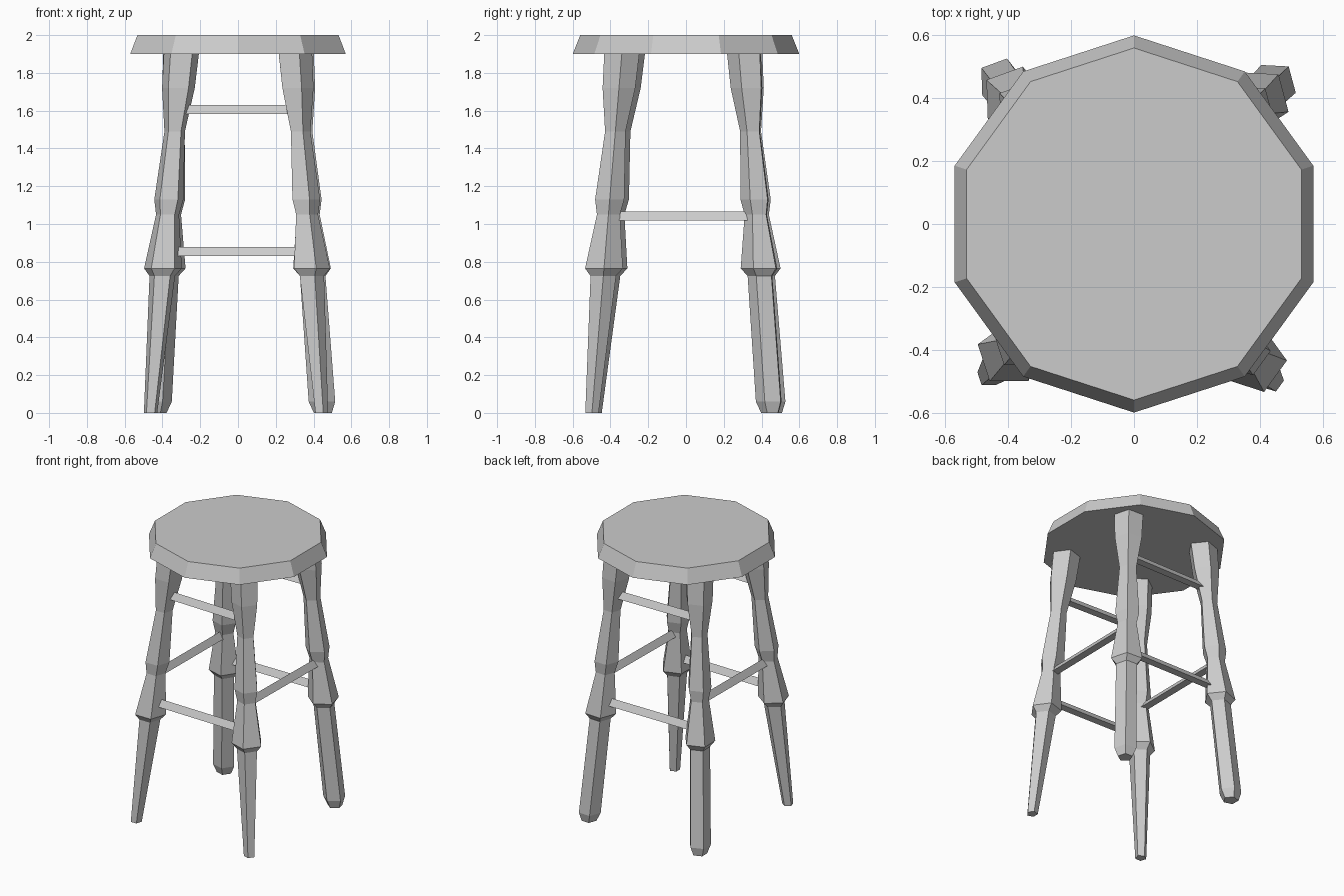
import bpy, bmesh
from math import sin, cos, radians, tau
from mathutils import Vector

if "Cube" in bpy.data.objects:
    bpy.data.objects.remove(bpy.data.objects["Cube"])


def loft(name, rings, sides, turn, u, v):
    """Skin capped polygon rings given as (centre, radius), lying in plane u, v."""
    bm = bmesh.new()
    loops = []
    for centre, radius in rings:
        angles = [radians(turn) + tau * i / sides for i in range(sides)]
        loops.append([bm.verts.new(centre + radius * (u * cos(a) + v * sin(a)))
                      for a in angles])
    for low, high in zip(loops, loops[1:]):
        for i in range(sides):
            j = (i + 1) % sides
            bm.faces.new((low[i], low[j], high[j], high[i]))
    bm.faces.new(loops[0])
    bm.faces.new(loops[-1])
    bmesh.ops.recalc_face_normals(bm, faces=bm.faces)
    mesh = bpy.data.meshes.new(name)
    bm.to_mesh(mesh)
    bm.free()
    obj = bpy.data.objects.new(name, mesh)
    bpy.context.collection.objects.link(obj)


X, Y, Z = Vector((1, 0, 0)), Vector((0, 1, 0)), Vector((0, 0, 1))

# Ten-sided seat, narrower at the top
loft("seat", [(Z * 1.9, 0.6), (Z * 2.0, 0.56)], 10, 90, X, Y)

# Turned leg profile (height, radius), with two kinds of foot
upper = [(0.725, 0.071), (0.765, 0.105), (1.05, 0.064), (1.13, 0.081),
         (1.49, 0.057), (1.72, 0.091), (1.91, 0.098)]
thin_foot = [(0.0, 0.037)]
blunt_foot = [(0.0, 0.05), (0.06, 0.074)]

# Five-sided legs: foot centre, top centre, turn about the axis, foot profile
legs = {
    "front_left": ((-0.463, -0.483, 0), (-0.30, -0.315, 1.9), 234, thin_foot),
    "front_right": ((0.44, -0.498, 0), (0.295, -0.34, 1.9), 0, thin_foot),
    "back_left": ((-0.428, 0.46, 0), (-0.315, 0.31, 1.9), 146, blunt_foot),
    "back_right": ((0.45, 0.448, 0), (0.31, 0.315, 1.9), 51, blunt_foot),
}


def axis_point(leg, z):
    foot, top = legs[leg][:2]
    return Vector(foot).lerp(Vector(top), z / 1.9)


for leg, (foot, top, turn, foot_profile) in legs.items():
    rings = [(axis_point(leg, z), r) for z, r in foot_profile + upper]
    loft(leg + "_leg", rings, 5, turn, X, Y)


# Three-sided rungs between the leg axes, ridge upwards
def rung(name, a, b, z):
    start, end = axis_point(a, z), axis_point(b, z)
    side = Z.cross(end - start).normalized()
    loft(name, [(start, 0.031), (end, 0.031)], 3, 90, side, Z)


for end in ("front", "back"):
    rung(end + "_lower_rung", end + "_left", end + "_right", 0.847)
    rung(end + "_upper_rung", end + "_left", end + "_right", 1.598)
for side in ("left", "right"):
    rung(side + "_rung", "front_" + side, "back_" + side, 1.035)
